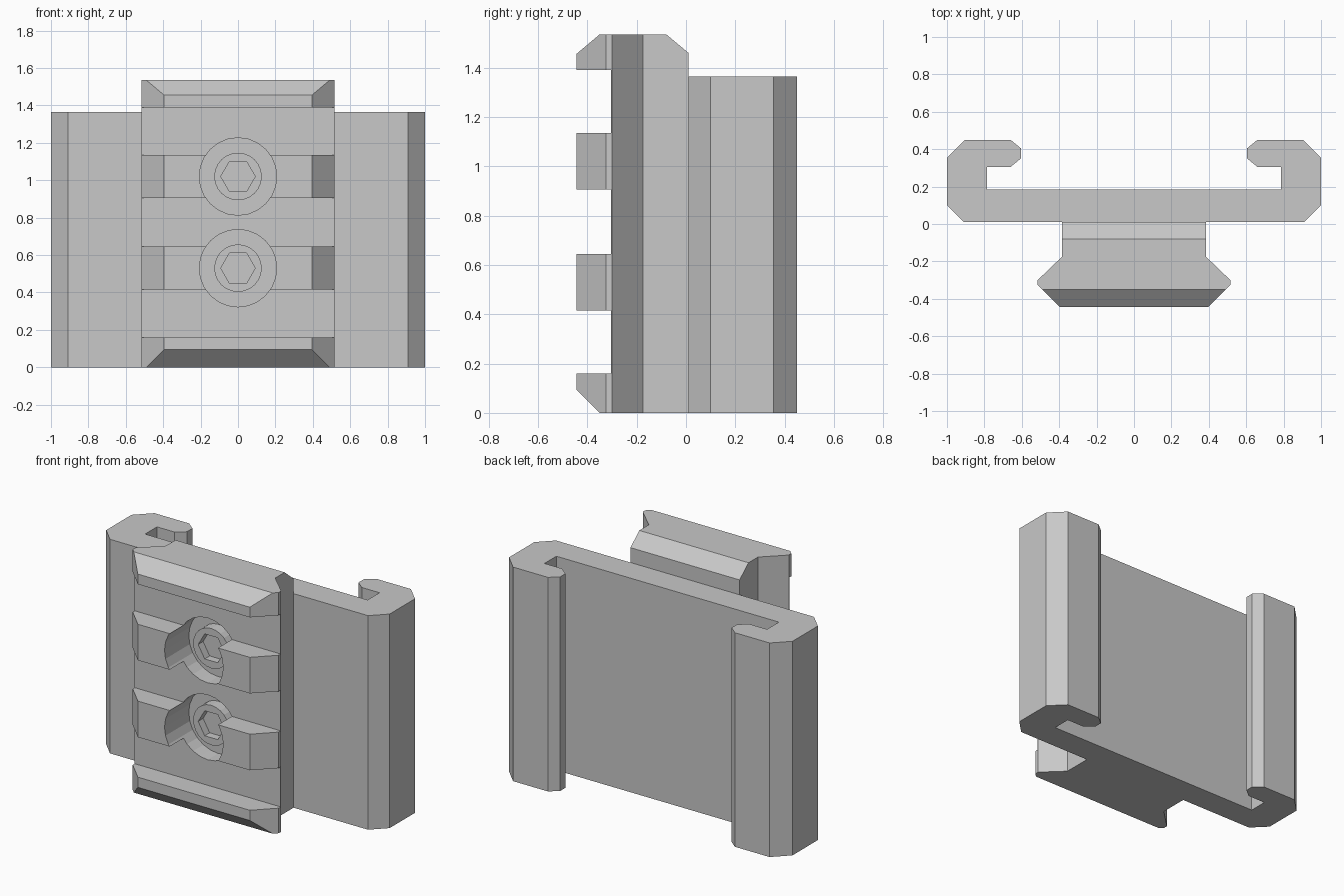
import bpy, bmesh, math
from mathutils import Vector

cube = bpy.data.objects.get("Cube")
if cube:
    bpy.data.objects.remove(cube, do_unlink=True)

grey = bpy.data.materials.new("plain grey")
grey.use_nodes = True
grey.diffuse_color = (0.58, 0.58, 0.58, 1)
grey.node_tree.nodes["Principled BSDF"].inputs["Base Color"].default_value = (0.58, 0.58, 0.58, 1)


def prism(name, outline, start, offset):
    """Extrude a flat outline of 3D points, moved to start, along offset."""
    bm = bmesh.new()
    face = bm.faces.new([bm.verts.new(Vector(p) + Vector(start)) for p in outline])
    swept = bmesh.ops.extrude_face_region(bm, geom=[face])["geom"]
    moved = [v for v in swept if isinstance(v, bmesh.types.BMVert)]
    bmesh.ops.translate(bm, verts=moved, vec=offset)
    bmesh.ops.recalc_face_normals(bm, faces=bm.faces)
    mesh = bpy.data.meshes.new(name)
    bm.to_mesh(mesh)
    bm.free()
    mesh.materials.append(grey)
    obj = bpy.data.objects.new(name, mesh)
    bpy.context.collection.objects.link(obj)
    return obj


def mirrored(half):
    """Close a half outline in x, y by mirroring it across x = 0."""
    return [(x, y, 0) for x, y in half] + [(-x, y, 0) for x, y in reversed(half)]


def disc(name, sides, radius, z, front, depth):
    """Round or polygonal plug running back from the given front."""
    angles = [math.tau * i / sides for i in range(sides)]
    ring = [(radius * math.cos(a), 0, radius * math.sin(a)) for a in angles]
    return prism(name, ring, (0, front, z), (0, depth, 0))


def combine(target, tool, operation):
    mod = target.modifiers.new("cut", 'BOOLEAN')
    mod.object, mod.operation, mod.solver = tool, operation, 'EXACT'
    bpy.context.view_layer.objects.active = target
    bpy.ops.object.modifier_apply(modifier=mod.name)
    bpy.data.objects.remove(tool, do_unlink=True)


# Backing plate with hooked sides
plate = [(0.91, 0.01), (1, 0.1), (1, 0.355), (0.905, 0.45), (0.66, 0.45),
         (0.605, 0.405), (0.605, 0.35), (0.66, 0.305), (0.785, 0.305), (0.785, 0.185)]
prism("hooked_plate", mirrored(plate), (0, 0, 0), (0, 0, 1.365))

# Dovetail rail, trimmed by its toothed side profile
dovetail = [(0.385, 0.05), (0.385, -0.175), (0.515, -0.3), (0.515, -0.325), (0.395, -0.445),
            ]
rail = prism("dovetail_rail", mirrored(dovetail), (0, 0, -0.1), (0, 0, 1.8))
tip, floor = -0.445, -0.305
side = [(0.01, 0), (-0.35, 0), (tip, 0.095)]
for low, high in ((0.16, 0.415), (0.645, 0.905), (1.135, 1.39)):
    side += [(tip, low), (floor, low), (floor, high), (tip, high)]
side += [(tip, 1.455), (-0.35, 1.535), (-0.08, 1.535), (0.01, 1.46)]
comb = prism("tooth_profile", [(0, y, z) for y, z in side], (-0.7, 0, 0), (1.4, 0, 0))
combine(rail, comb, 'INTERSECT')

# Counterbores with socket head screws
for label, z in (("lower", 0.53), ("upper", 1.02)):
    combine(rail, disc("bore", 24, 0.207, z, -0.6, 0.4), 'DIFFERENCE')
    screw = disc(label + "_screw", 24, 0.127, z, -0.27, 0.09)
    combine(screw, disc("socket", 6, 0.092, z, -0.4, 0.18), 'DIFFERENCE')
